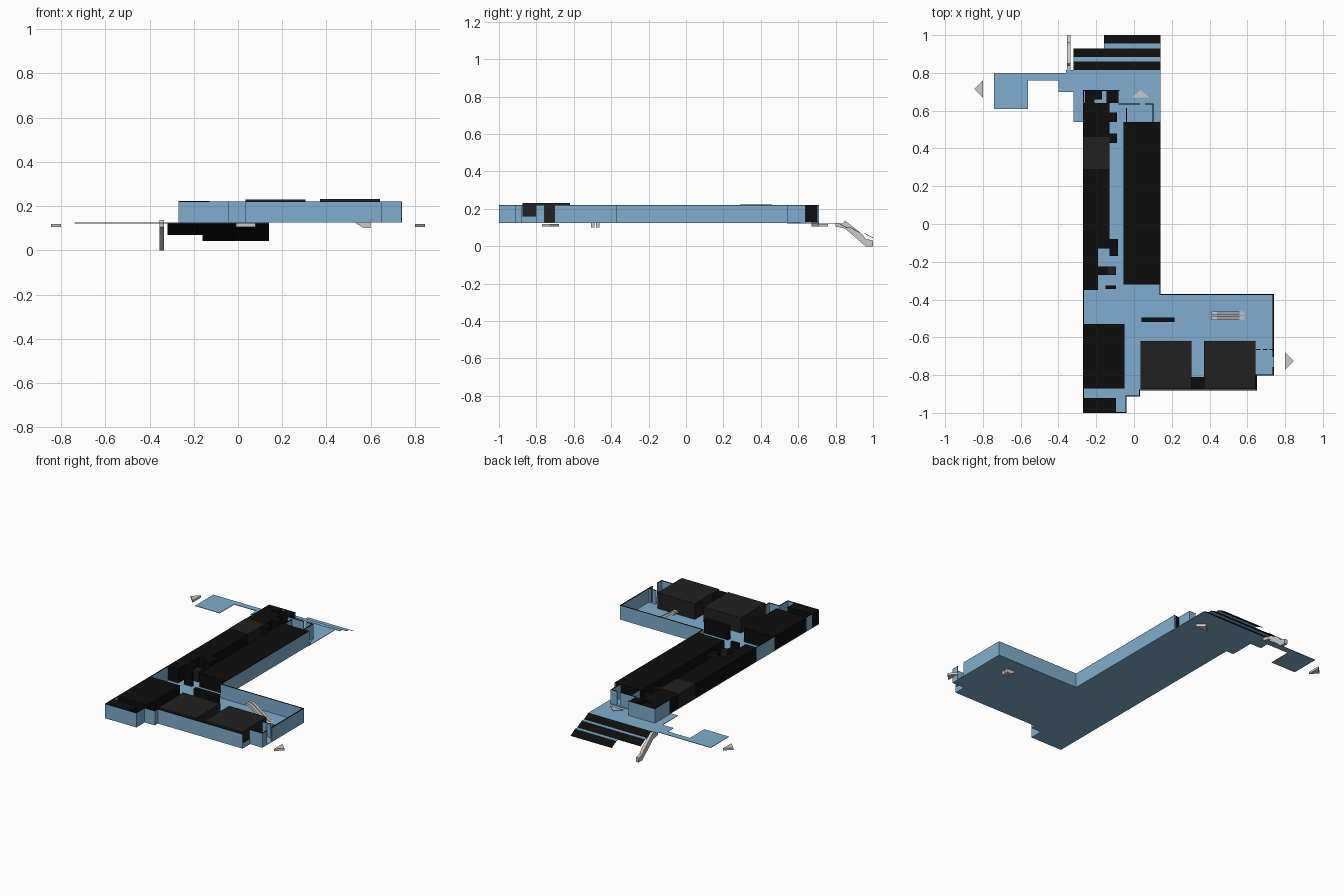
import bpy, bmesh
from mathutils import Vector

if "Cube" in bpy.data.objects:
    bpy.data.objects.remove(bpy.data.objects["Cube"])


def material(name, c):
    m = bpy.data.materials.new(name)
    m.diffuse_color = (*c, 1)
    m.use_nodes = True
    m.node_tree.nodes["Principled BSDF"].inputs["Base Color"].default_value = m.diffuse_color
    return m


BLUE = material("blue", (0.21, 0.42, 0.62))
BLACK = material("black", (0.004, 0.004, 0.004))
DARK = material("charcoal", (0.015, 0.015, 0.015))
Z0, Z1 = 0.125, 0.218


def finish(name, bm, mat):
    bmesh.ops.recalc_face_normals(bm, faces=bm.faces)
    me = bpy.data.meshes.new(name)
    bm.to_mesh(me)
    bm.free()
    ob = bpy.data.objects.new(name, me)
    bpy.context.collection.objects.link(ob)
    if mat:
        me.materials.append(mat)
    return ob


def prism(name, pts, vec, mat=None):
    """Closed polygon of 3D points pushed along vec."""
    bm = bmesh.new()
    f = bm.faces.new([bm.verts.new(p) for p in pts])
    r = bmesh.ops.extrude_face_region(bm, geom=[f])
    vs = [g for g in r["geom"] if isinstance(g, bmesh.types.BMVert)]
    bmesh.ops.translate(bm, verts=vs, vec=Vector(vec))
    return finish(name, bm, mat)


def box(name, x0, x1, y0, y1, z0, z1, mat):
    return prism(name, [(x0, y0, z0), (x1, y0, z0), (x1, y1, z0), (x0, y1, z0)],
                 (0, 0, z1 - z0), mat)


def wall(name, a, b, z0=Z0, z1=Z1, t=0.006):
    """Thin axis-aligned wall with a dark top edge."""
    x0, x1 = sorted((a[0], b[0]))
    y0, y1 = sorted((a[1], b[1]))
    h = t / 2
    box(name, x0 - h, x1 + h, y0 - h, y1 + h, z0, z1, BLUE)
    box(name + "_cap", x0 - h, x1 + h, y0 - h, y1 + h, z1, z1 + 0.002, BLACK)


# Floor slab and entrance terrace with side path
floor = [(-.27, -1), (-.04, -1), (-.04, -.91), (.03, -.91), (.03, -.88), (.65, -.88),
         (.65, -.8), (.74, -.8), (.74, -.37), (.14, -.37), (.14, .54), (.10, .64),
         (-.08, .64), (-.08, .71), (-.27, .71)]
prism("floor", [(x, y, Z0) for x, y in floor], (0, 0, 0.004), BLUE)
terrace = [(.14, .54), (.14, .815), (-.32, .815), (-.36, .815), (-.36, .80), (-.74, .80),
           (-.74, .61), (-.56, .61), (-.56, .76), (-.40, .76), (-.40, .70),
           (-.32, .70), (-.32, .54)]
prism("terrace", [(x, y, Z0 - 0.003) for x, y in terrace], (0, 0, 0.003), BLUE)

# Outer walls, chained around the plan
runs = [
    [(-.267, -.53), (-.267, -.35)],
    [(-.267, -.997), (-.043, -.997), (-.043, -.91), (.03, -.91), (.03, -.878), (.647, -.878)],
    [(.65, -.8), (.737, -.8), (.737, -.76)],
    [(.737, -.70), (.737, -.373), (.137, -.373), (.137, .54)],
    [(.10, .54), (.10, .635), (.06, .635)],
    [(.03, .635), (-.08, .635)],
    [(-.04, .54), (-.04, .61)],
    [(-.08, .707), (-.267, .707), (-.267, .56)],
    [(-.267, -.92), (-.267, -.87)],
]
for r, run in enumerate(runs):
    for i in range(len(run) - 1):
        wall(f"wall_{r}_{i}", run[i], run[i + 1])
wall("low_wall", (.647, -.878), (.647, -.8), Z0, 0.16)
for i, x in enumerate((.65, .685, .72)):
    wall(f"vestibule_wall_{i}", (x, -.665), (x + .018, -.665))

# Dark solid blocks filling the rooms
blocks = [
    (-.27, -.13, -.13, .29), (-.27, -.13, .46, .64), (-.27, -.19, -.35, -.13),
    (-.26, -.21, .64, .704), (-.22, -.17, .66, .704), (-.145, -.082, .64, .704),
    (-.13, -.09, .54, .59), (-.13, -.09, .43, .48), (-.16, -.13, .59, .63),
    (-.13, -.085, -.17, -.08), (-.13, -.12, -.13, -.08),
    (-.055, .134, -.32, .54), (-.27, -.05, -.87, -.53), (-.27, -.095, -.994, -.92),
    (.305, .37, -.874, -.81), (.04, .215, -.52, -.495),
    (-.15, -.095, -.345, -.325), (-.19, -.14, -.27, -.225),
]
for i, (x0, x1, y0, y1) in enumerate(blocks):
    box(f"room_block_{i}", x0, x1, y0, y1, Z0 + 0.001, 0.22, BLACK)
for i, (x0, x1, y0, y1, z) in enumerate([(.034, .305, -.874, -.62, .23), (.37, .643, -.874, -.62, .232),
                                         (-.27, -.13, .29, .46, .222), (-.14, -.095, -.27, -.225, .2)]):
    box(f"raised_block_{i}", x0, x1, y0, y1, Z0 + 0.001, z, DARK)

# Outside stairs: sloping dark panels with narrow treads between
for i in range(3):
    x0 = -.32 if i < 2 else -.16
    y, z = .815 + .07 * i, Z0 - .027 * i
    prism(f"stair_panel_{i}", [(x0, y, z), (.14, y, z), (.14, y + .045, z - .025), (x0, y + .045, z - .025)],
          (0, 0, -0.003), BLACK)
    if i < 2:
        xt = -.32 if i == 0 else -.16
        box(f"stair_tread_{i}", xt, .14, y + .045, y + .07, z - .028, z - .026, BLUE)

# Grey sloping stair markers: outside and inside
slope = [(.80, .105), (.80, .122), (.84, .122), (.85, .138), (.945, .062), (.96, .04),
         (1.0, .03), (1.0, 0), (.96, 0), (.85, .095)]
prism("outside_stair_marker", [(-.355, y, z) for y, z in slope], (.02, 0, 0))
for i, y in enumerate((-.508, -.482)):
    prism(f"inside_stair_marker_{i}",
          [(.41, y, .205), (.41, y, .218), (.44, y, .218), (.56, y, .135), (.60, y, .125),
           (.60, y, .10), (.57, y, .10), (.53, y, .125), (.44, y, .20)], (0, .02, 0))

# Grey direction arrows
for name, pts in (("left_arrow", [(-.80, .67), (-.80, .76), (-.845, .715)]),
                  ("right_arrow", [(.80, -.77), (.80, -.68), (.845, -.725)]),
                  ("back_arrow", [(-.01, .67), (.08, .67), (.035, .71)])):
    top = .13 if name == "back_arrow" else .12
    prism(name, [(x, y, .106) for x, y in pts], (0, 0, top - .106))
